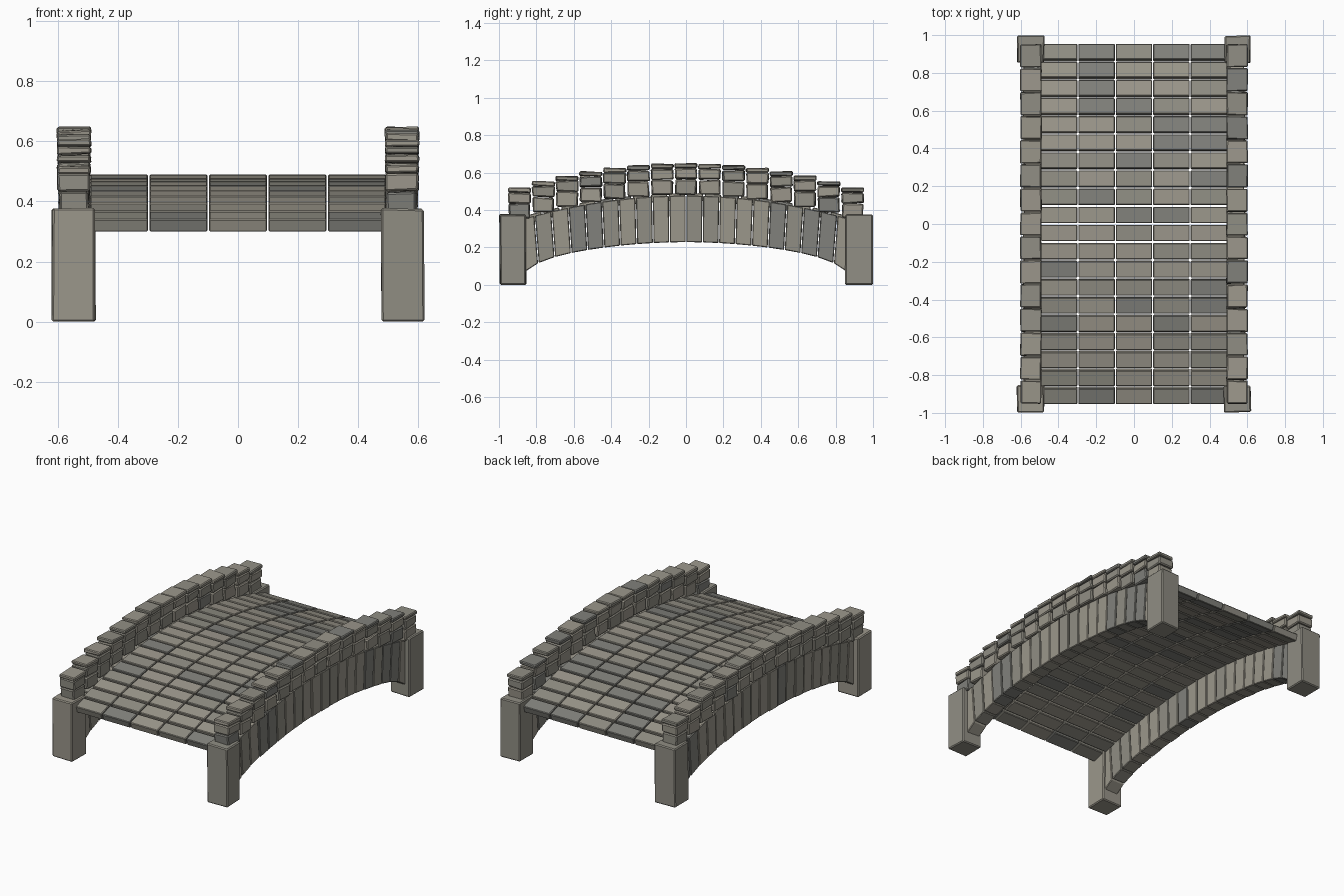
import bpy, random
from math import atan
from mathutils import Matrix, Vector

if "Cube" in bpy.data.objects:
    bpy.data.objects.remove(bpy.data.objects["Cube"])

random.seed(7)
CURVE = 0.164


def camber(y):
    return -CURVE * y * y


# Stone shades
shades = []
for i, c in enumerate([(0.33, 0.31, 0.26), (0.28, 0.27, 0.23), (0.22, 0.22, 0.20)]):
    m = bpy.data.materials.new("stone_%d" % i)
    m.diffuse_color = (*c, 1)
    m.use_nodes = True
    m.node_tree.nodes["Principled BSDF"].inputs["Base Color"].default_value = m.diffuse_color
    shades.append(m)

QUADS = [(0, 1, 3, 2), (4, 6, 7, 5), (0, 4, 5, 1), (2, 3, 7, 6), (0, 2, 6, 4), (1, 5, 7, 3)]


def box_corners(size, loc, tilt=0, jitter=0):
    """Eight corners of a slightly irregular block, tilted about x."""
    rot = Matrix.Rotation(tilt, 3, 'X')
    pts = []
    for sx in (-.5, .5):
        for sy in (-.5, .5):
            for sz in (-.5, .5):
                p = rot @ Vector((sx * size[0], sy * size[1], sz * size[2])) + Vector(loc)
                pts.append(p + Vector([random.uniform(-jitter, jitter) for _ in range(3)]))
    return pts


def build(name, blocks, bevel, weights=(5, 4, 1)):
    """Join a list of eight-corner blocks into one bevelled stone object."""
    verts, faces, mats = [], [], []
    for b in blocks:
        n = len(verts)
        verts += b
        faces += [[n + i for i in q] for q in QUADS]
        mats += [random.choices(range(3), weights)[0]] * 6
    me = bpy.data.meshes.new(name)
    me.from_pydata(verts, [], faces)
    for m in shades:
        me.materials.append(m)
    for p, i in zip(me.polygons, mats):
        p.material_index = i
    import bmesh
    bm = bmesh.new()
    bm.from_mesh(me)
    bmesh.ops.recalc_face_normals(bm, faces=bm.faces)
    bm.to_mesh(me)
    bm.free()
    ob = bpy.data.objects.new(name, me)
    bpy.context.collection.objects.link(ob)
    mod = ob.modifiers.new("bevel", 'BEVEL')
    mod.width, mod.segments = bevel, 1
    return ob


# Deck: 20 cambered rows of 5 paving slabs
slabs = []
for r in range(20):
    y = (r - 9.5) * 0.0955
    for c in range(5):
        slabs.append(box_corners((0.193, 0.086, 0.044),
                                 ((c - 2) * 0.198, y, 0.467 + camber(y)),
                                 atan(-2 * CURVE * y)))
build("deck_slabs", slabs, 0.004, (5, 4, 3))


# Arch ring profile: lower and upper edge heights
def soffit(y):
    return 0.228 - 0.15 * y * y - 0.2 * y ** 10


def extrados(y):
    return 0.477 - 0.172 * y * y


for side, tag in ((-1, "left"), (1, "right")):
    # Arch side wall of tall wedge stones
    wedges = []
    for i in range(20):
        ys = [(i - 10) * 0.0877 + 0.002, (i - 9) * 0.0877 - 0.002]
        out = 0.586 + random.uniform(-0.003, 0.003)
        pts = []
        for x in (0.49 * side, out * side):
            for y in ys:
                pts += [Vector((x, y, soffit(y))), Vector((x, y * 1.025, extrados(y)))]
        wedges.append(pts)
    build("arch_stones_" + tag, wedges, 0.004)

    # Parapet: 15 stepped columns of two blocks and a cap
    courses, caps = [], []
    for i in range(15):
        y = (i - 7) * 0.1272
        z = camber(y)
        x = 0.546 * side
        for zc, h, w in ((0.523, 0.078, 0.100), (0.594, 0.056, 0.106)):
            courses.append(box_corners((w, w + 0.012, h), (x, y, zc + z),
                                       random.uniform(-.03, .03), 0.004))
        caps.append(box_corners((0.112, 0.121, 0.024), (x, y, 0.636 + z),
                                random.uniform(-.03, .03), 0.003))
    build("parapet_blocks_" + tag, courses, 0.006)
    build("parapet_caps_" + tag, caps, 0.005)

    # Corner piers
    for end, etag in ((-1, "front"), (1, "back")):
        pier = box_corners((0.141, 0.141, 0.370), (0.547 * side, 0.925 * end, 0.190), 0, 0.004)
        for p in pier:
            p.z = 0.0 if p.z < 0.19 else p.z
        build("pier_%s_%s" % (etag, tag), [pier], 0.006)
